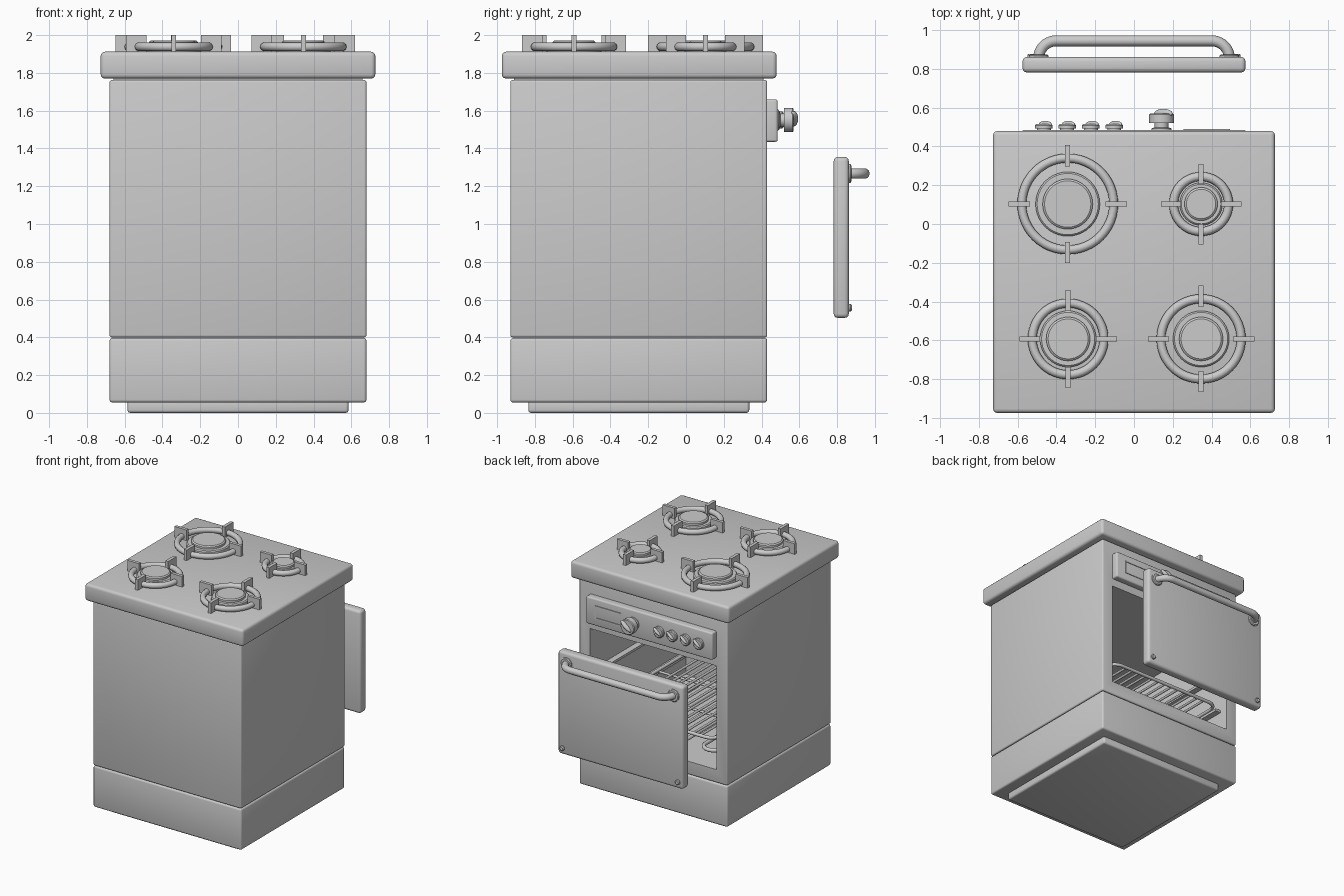
import bpy, bmesh, math
from mathutils import Matrix, Vector

if "Cube" in bpy.data.objects:
    bpy.data.objects.remove(bpy.data.objects["Cube"])

grey = bpy.data.materials.new("plain grey")
grey.use_nodes = True
GREY = (0.6, 0.6, 0.6, 1)
grey.diffuse_color = GREY
grey.node_tree.nodes["Principled BSDF"].inputs["Base Color"].default_value = GREY


def finish(obj, smooth=True):
    obj.data.materials.append(grey)
    if smooth:
        bpy.ops.object.select_all(action="DESELECT")
        obj.select_set(True)
        bpy.context.view_layer.objects.active = obj
        bpy.ops.object.shade_smooth_by_angle(angle=math.radians(35))
    return obj


def from_bmesh(name, bm, smooth=True):
    mesh = bpy.data.meshes.new(name)
    bm.to_mesh(mesh)
    bm.free()
    obj = bpy.data.objects.new(name, mesh)
    bpy.context.collection.objects.link(obj)
    return finish(obj, smooth)


def box(name, low, high, bevel=0.0, segments=3):
    low, high = Vector(low), Vector(high)
    bm = bmesh.new()
    bmesh.ops.create_cube(bm, size=1)
    bmesh.ops.scale(bm, vec=high - low, verts=bm.verts)
    bmesh.ops.translate(bm, vec=(low + high) / 2, verts=bm.verts)
    if bevel:
        bmesh.ops.bevel(bm, geom=bm.edges[:], offset=bevel, segments=segments,
                        profile=0.5, affect="EDGES")
    return from_bmesh(name, bm, bevel > 0)


def lathe(name, profile, place, axis="Z", steps=40):
    """Spin (radius, height) points about an axis through place."""
    bm = bmesh.new()
    verts = [bm.verts.new((r, 0, h)) for r, h in profile]
    edges = [bm.edges.new(pair) for pair in zip(verts, verts[1:])]
    bmesh.ops.spin(bm, geom=verts + edges, cent=(0, 0, 0), axis=(0, 0, 1),
                   angle=math.tau, steps=steps)
    bmesh.ops.remove_doubles(bm, verts=bm.verts, dist=1e-5)
    bmesh.ops.recalc_face_normals(bm, faces=bm.faces)
    turn = Matrix.Rotation(-math.pi / 2, 4, "X") if axis == "Y" else Matrix()
    bm.transform(Matrix.Translation(place) @ turn)
    return from_bmesh(name, bm)


def tube(name, paths, radius, closed=False):
    curve = bpy.data.curves.new(name, "CURVE")
    curve.dimensions = "3D"
    curve.bevel_depth = radius
    curve.bevel_resolution = 3
    curve.use_fill_caps = True
    for path in paths:
        spline = curve.splines.new("POLY")
        spline.points.add(len(path) - 1)
        for point, co in zip(spline.points, path):
            point.co = (*co, 1)
        spline.use_cyclic_u = closed
        spline.use_smooth = True
    obj = bpy.data.objects.new(name, curve)
    bpy.context.collection.objects.link(obj)
    curve.materials.append(grey)
    return obj


def arc(cx, cy, r, start, end, z, steps=8):
    return [(cx + r * math.cos(math.radians(start + (end - start) * i / steps)),
             cy + r * math.sin(math.radians(start + (end - start) * i / steps)), z)
            for i in range(steps + 1)]


def cut(target, cutter):
    cutter.hide_render = True
    cutter.hide_set(True)
    mod = target.modifiers.new("opening", "BOOLEAN")
    mod.operation = "DIFFERENCE"
    mod.solver = "EXACT"
    mod.object = cutter
    bpy.context.view_layer.update()
    mesh = bpy.data.meshes.new_from_object(
        target.evaluated_get(bpy.context.evaluated_depsgraph_get()))
    target.modifiers.clear()
    target.data = mesh
    bpy.data.objects.remove(cutter)


# Cabinet
box("base_plinth", (-0.585, -0.835, 0), (0.585, 0.335, 0.07), 0.015)
box("lower_drawer", (-0.68, -0.93, 0.055), (0.68, 0.43, 0.397), 0.015)
oven = box("oven_body", (-0.68, -0.93, 0.4), (0.68, 0.43, 1.762), 0.012)
cut(oven, box("cavity_cutter", (-0.58, -0.83, 0.51), (0.58, 0.6, 1.37)))
box("cooktop", (-0.727, -0.975, 1.77), (0.727, 0.48, 1.912), 0.022)
box("cooktop_spacer", (-0.66, -0.91, 1.74), (0.66, 0.41, 1.79))

# Burners with ring, four grate fins and stacked caps
TOP = 1.91
burners = {"back_right": (-0.342, 0.103, 0.26, 0.166),
           "back_left": (0.346, 0.103, 0.165, 0.11),
           "front_right": (-0.34, -0.593, 0.208, 0.145),
           "front_left": (0.346, -0.593, 0.23, 0.145)}
for place, (x, y, ring, cap) in burners.items():
    tube(place + "_burner_ring", [arc(x, y, ring - 0.023, 0, 352.5, 1.938, 47)], 0.023, True)
    inner = cap * 0.78
    lathe(place + "_burner_cap",
          [(0, 0), (cap, 0), (cap, 0.03), (cap - 0.008, 0.038), (inner, 0.038),
           (inner, 0.054), (inner - 0.01, 0.062), (0, 0.062)], (x, y, TOP))
    reach = 0.85 + 0.6 * ring
    for i, (dx, dy) in enumerate(((1, 0), (0, 1), (-1, 0), (0, -1))):
        a, b = ring - 0.065 * reach, ring + 0.045 * reach
        w = 0.013
        xs = sorted((x + dx * a - abs(dy) * w, x + dx * b + abs(dy) * w))
        ys = sorted((y + dy * a - abs(dx) * w, y + dy * b + abs(dx) * w))
        box(f"{place}_grate_fin_{i + 1}", (xs[0], ys[0], TOP), (xs[1], ys[1], 2.0))

# Control panel with recessed display
panel = box("control_panel", (-0.58, 0.41, 1.435), (0.58, 0.485, 1.66), 0.012)
box("display_frame", (0.255, 0.48, 1.495), (0.495, 0.49, 1.605))
frame = bpy.data.objects["display_frame"]
cut(frame, box("display_cutter", (0.265, 0.484, 1.505), (0.485, 0.6, 1.595)))


# Knobs with a diagonal raised grip
def knob(name, x, z, r, start, depth):
    lathe(name + "_collar", [(0, -0.01), (r * 0.8, -0.01), (r * 0.8, 0.008),
                             (r * 0.55, 0.014), (r * 0.55, start + 0.01), (0, start + 0.01)],
          (x, 0.485, z), "Y", 28)
    lathe(name + "_body", [(0, start), (r, start), (r, start + depth - 0.006),
                           (r - 0.006, start + depth), (0, start + depth)],
          (x, 0.485, z), "Y", 28)
    bm = bmesh.new()
    bmesh.ops.create_uvsphere(bm, u_segments=16, v_segments=10, radius=1)
    bm.transform(Matrix.Translation((x + r * 0.15, 0.485 + start + depth, z + r * 0.12))
                 @ Matrix.Rotation(math.radians(-40), 4, "Y")
                 @ Matrix.Diagonal((r * 0.95, r * 0.38, r * 0.28, 1)))
    from_bmesh(name + "_grip", bm)


for i, x in enumerate((-0.465, -0.345, -0.223, -0.102)):
    knob(f"burner_knob_{i + 1}", x, 1.55, 0.045, 0.008, 0.022)
knob("oven_knob", 0.142, 1.55, 0.064, 0.035, 0.05)

# Detached oven door with corner bolts and bar handle
box("oven_door", (-0.575, 0.782, 0.503), (0.575, 0.862, 1.355), 0.022)
HZ, HY = 1.267, 0.945
half = [(0.492, 0.85, HZ)] + arc(0.402, 0.855, 0.09, 0, 90, HZ, 10)
tube("door_handle", [half + [(-x, y, z) for x, y, z in reversed(half)]], 0.028)
for side, s in (("left", 1), ("right", -1)):
    lathe(side + "_handle_mount", [(0, 0), (0.05, 0), (0.05, 0.01), (0.043, 0.015), (0, 0.015)],
          (s * 0.492, 0.86, HZ), "Y", 28)
    lathe(side + "_door_bolt", [(0, 0), (0.02, 0), (0.02, 0.012), (0.014, 0.018), (0, 0.018)],
          (s * 0.53, 0.86, 0.557), "Y", 20)
    # Rack ledges on the cavity walls
    for level in (0.69, 1.0):
        xs = sorted((s * 0.58, s * 0.53))
        box(f"{side}_rack_ledge", (xs[0], -0.8, level), (xs[1], 0.36, level + 0.02))

# Wire rack
RZ, RX, R0, R1, C = 0.725, 0.53, -0.78, 0.38, 0.09
frame_path = (arc(RX - C, R1 - C, C, 0, 90, RZ) + arc(C - RX, R1 - C, C, 90, 180, RZ)
              + arc(C - RX, R0 + C, C, 180, 270, RZ) + arc(RX - C, R0 + C, C, 270, 360, RZ))
tube("rack_frame", [frame_path], 0.014, True)
tube("rack_bars", [[(x * 0.066, R0, RZ), (x * 0.066, R1, RZ)] for x in range(-6, 7)], 0.01)
tube("rack_cross_bars", [[(-RX, y, RZ - 0.015), (RX, y, RZ - 0.015)] for y in (-0.4, 0)], 0.01)

# Serpentine heating element above the cavity floor
path = []
for i in range(6):
    x = -0.4 + 0.16 * i
    ends = arc(x, 0.2, 0.08, 180, 0, 0.57) if i % 2 == 0 else arc(x, -0.6, 0.08, 180, 360, 0.57)
    path += ends
tube("heating_element", [[(-0.48, -0.82, 0.57)] + path + [(0.48, 0.2, 0.57)]], 0.016)
